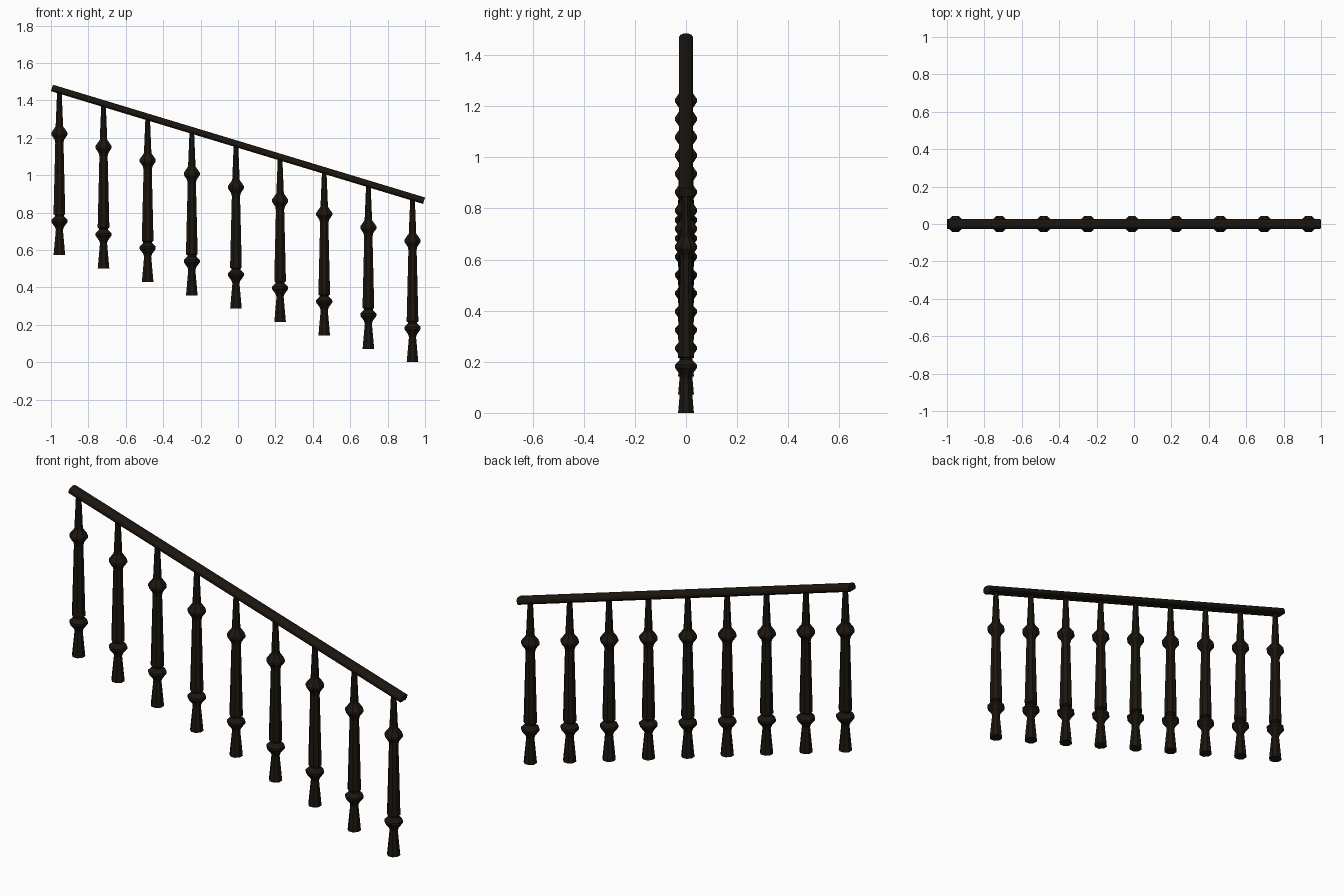
import bpy, bmesh, math
from mathutils import Matrix

if "Cube" in bpy.data.objects:
    bpy.data.objects.remove(bpy.data.objects["Cube"])

wood = bpy.data.materials.new("dark_wood")
wood.diffuse_color = (0.012, 0.008, 0.005, 1)
wood.use_nodes = True
wood.node_tree.nodes["Principled BSDF"].inputs["Base Color"].default_value = wood.diffuse_color


def make_object(name, bm):
    bmesh.ops.recalc_face_normals(bm, faces=bm.faces)
    me = bpy.data.meshes.new(name)
    bm.to_mesh(me)
    bm.free()
    me.materials.append(wood)
    ob = bpy.data.objects.new(name, me)
    bpy.context.collection.objects.link(ob)
    return ob


def loft(bm, rings):
    # skin a list of vertex rings and cap both ends
    for a, b in zip(rings, rings[1:]):
        n = len(a)
        for i in range(n):
            bm.faces.new((a[i], a[(i + 1) % n], b[(i + 1) % n], b[i]))
    bm.faces.new(rings[0])
    bm.faces.new(rings[-1])


# Turned baluster: (radius across flats, height), eight sided
SIDES = 8
profile = [(0.031, 0), (0.019, 0.135), (0.024, 0.15), (0.043, 0.176), (0.043, 0.188),
           (0.024, 0.208), (0.024, 0.214), (0.031, 0.218), (0.031, 0.232),
           (0.022, 0.6), (0.026, 0.618), (0.043, 0.643), (0.043, 0.655),
           (0.020, 0.688), (0.012, 0.88)]
bm = bmesh.new()
rings = []
for r, z in profile:
    R = r / math.cos(math.pi / SIDES)
    rings.append([bm.verts.new((R * math.cos((i + 0.5) * math.tau / SIDES),
                                R * math.sin((i + 0.5) * math.tau / SIDES), z))
                  for i in range(SIDES)])
loft(bm, rings)
first = make_object("baluster_1", bm)

# Nine balusters stepping down the slope
for k in range(9):
    ob = first if k == 0 else bpy.data.objects.new(f"baluster_{k + 1}", first.data)
    if k:
        bpy.context.collection.objects.link(ob)
    ob.location = (-0.955 + 0.236 * k, 0, 0.0716 * (8 - k))

# Sloping handrail with a rounded top
half = [(0.022, -0.018), (0.028, -0.010), (0.028, 0.004), (0.022, 0.013), (0.010, 0.018)]
section = half + [(-y, z) for y, z in reversed(half)]
angle = math.atan(0.303)
length = (1.0 - 0.018 * math.sin(angle)) / math.cos(angle)
bm = bmesh.new()
loft(bm, [[bm.verts.new((x, y, z)) for y, z in section] for x in (-length, length)])
bm.transform(Matrix.Translation((0, 0, 1.165)) @ Matrix.Rotation(angle, 4, 'Y'))
make_object("handrail", bm)
